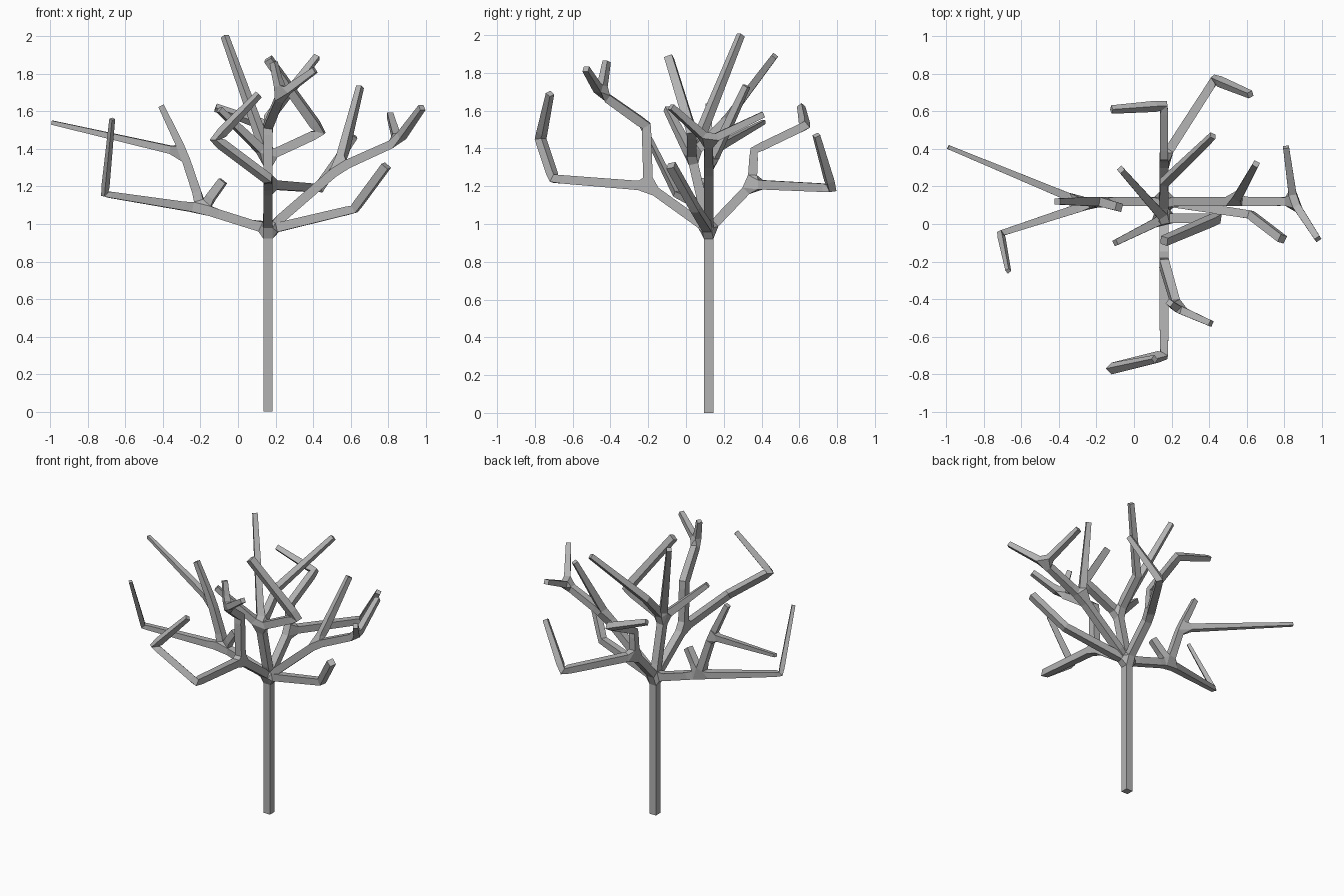
import bpy

cube = bpy.data.objects.get("Cube")
if cube:
    bpy.data.objects.remove(cube, do_unlink=True)

# Skeleton of the tree: joints, the edges between them, and a half-width per joint
joints, edges, radii = [], [], []

THICK, MEDIUM, SLIM, FINE = 0.025, 0.022, 0.016, 0.011


def joint(parent, x, y, z, radius=MEDIUM):
    """Add one joint, tie it to its parent and return its index."""
    index = len(joints)
    joints.append((x, y, z))
    radii.append(radius)
    if parent is not None:
        edges.append((parent, index))
    return index


# Trunk
root = joint(None, 0.16, 0.12, 0, THICK)
crown = joint(root, 0.16, 0.12, 0.97, THICK)

# Right limb: a long low bough, a stub and a forked upper bough
right_fork = joint(crown, -0.19, 0.12, 1.08, THICK)
right_elbow = joint(right_fork, -0.71, -0.05, 1.16, SLIM)
joint(right_elbow, -0.67, -0.25, 1.56, FINE)
joint(right_fork, -0.08, 0.09, 1.23, MEDIUM)
right_upper = joint(right_fork, -0.29, 0.12, 1.38, MEDIUM)
joint(right_upper, -0.99, 0.41, 1.54, FINE)
joint(right_upper, -0.41, 0.12, 1.63, SLIM)

# Left limb: a rising bough with three twigs
left_fork = joint(crown, 0.54, 0.12, 1.3, THICK)
joint(left_fork, 0.65, 0.32, 1.73, SLIM)
left_end = joint(left_fork, 0.85, 0.12, 1.44, MEDIUM)
joint(left_end, 0.81, 0.41, 1.58, SLIM)
joint(left_end, 0.98, -0.08, 1.62, SLIM)

# Low left limb: a single bent bough
low_elbow = joint(crown, 0.62, 0.05, 1.08, MEDIUM)
joint(low_elbow, 0.79, -0.08, 1.31, MEDIUM)

# Back limb: two bent boughs
back_fork = joint(crown, 0.16, 0.35, 1.21, THICK)
back_elbow = joint(back_fork, 0.43, 0.77, 1.19, MEDIUM)
joint(back_elbow, 0.62, 0.69, 1.47, SLIM)
back_upper = joint(back_fork, 0.16, 0.36, 1.39, MEDIUM)
back_end = joint(back_upper, 0.16, 0.63, 1.52, MEDIUM)
joint(back_end, -0.12, 0.61, 1.62, SLIM)

# Front limb: a low zigzag bough and a forked upper bough
front_fork = joint(crown, 0.16, -0.2, 1.2, THICK)
front_elbow = joint(front_fork, 0.16, -0.7, 1.24, MEDIUM)
front_bend = joint(front_elbow, -0.12, -0.77, 1.45, MEDIUM)
joint(front_bend, 0.11, -0.72, 1.69, SLIM)
front_upper = joint(front_fork, 0.16, -0.21, 1.52, THICK)
front_end = joint(front_upper, 0.23, -0.45, 1.69, MEDIUM)
joint(front_end, 0.41, -0.53, 1.82, SLIM)
joint(front_end, 0.19, -0.42, 1.86, SLIM)

# Central limb: the leader, two bent boughs and a side twig
top_fork = joint(crown, 0.16, 0.03, 1.36, THICK)
joint(top_fork, -0.07, 0.29, 2, SLIM)
joint(top_fork, -0.1, -0.1, 1.61, SLIM)
top_elbow = joint(top_fork, 0.44, 0.03, 1.49, THICK)
joint(top_elbow, 0.16, -0.09, 1.88, MEDIUM)
top_bend = joint(top_fork, 0.16, 0.22, 1.56, MEDIUM)
joint(top_bend, 0.42, 0.47, 1.89, SLIM)

# Square-section skin over the skeleton
mesh = bpy.data.meshes.new("bare_tree")
mesh.from_pydata(joints, edges, [])
mesh.update()
tree = bpy.data.objects.new("bare_tree", mesh)
bpy.context.collection.objects.link(tree)

skin = tree.modifiers.new("branch_skin", 'SKIN')
skin.branch_smoothing = 0
skin.use_smooth_shade = False
for skin_vertex, radius in zip(mesh.skin_vertices[0].data, radii):
    skin_vertex.radius = (radius, radius)
    skin_vertex.use_root = False
mesh.skin_vertices[0].data[root].use_root = True

# Plain grey bark
bark = bpy.data.materials.new("grey_bark")
bark.use_nodes = True
colour = (0.45, 0.45, 0.45, 1)
bark.diffuse_color = colour
bark.node_tree.nodes["Principled BSDF"].inputs["Base Color"].default_value = colour
mesh.materials.append(bark)
